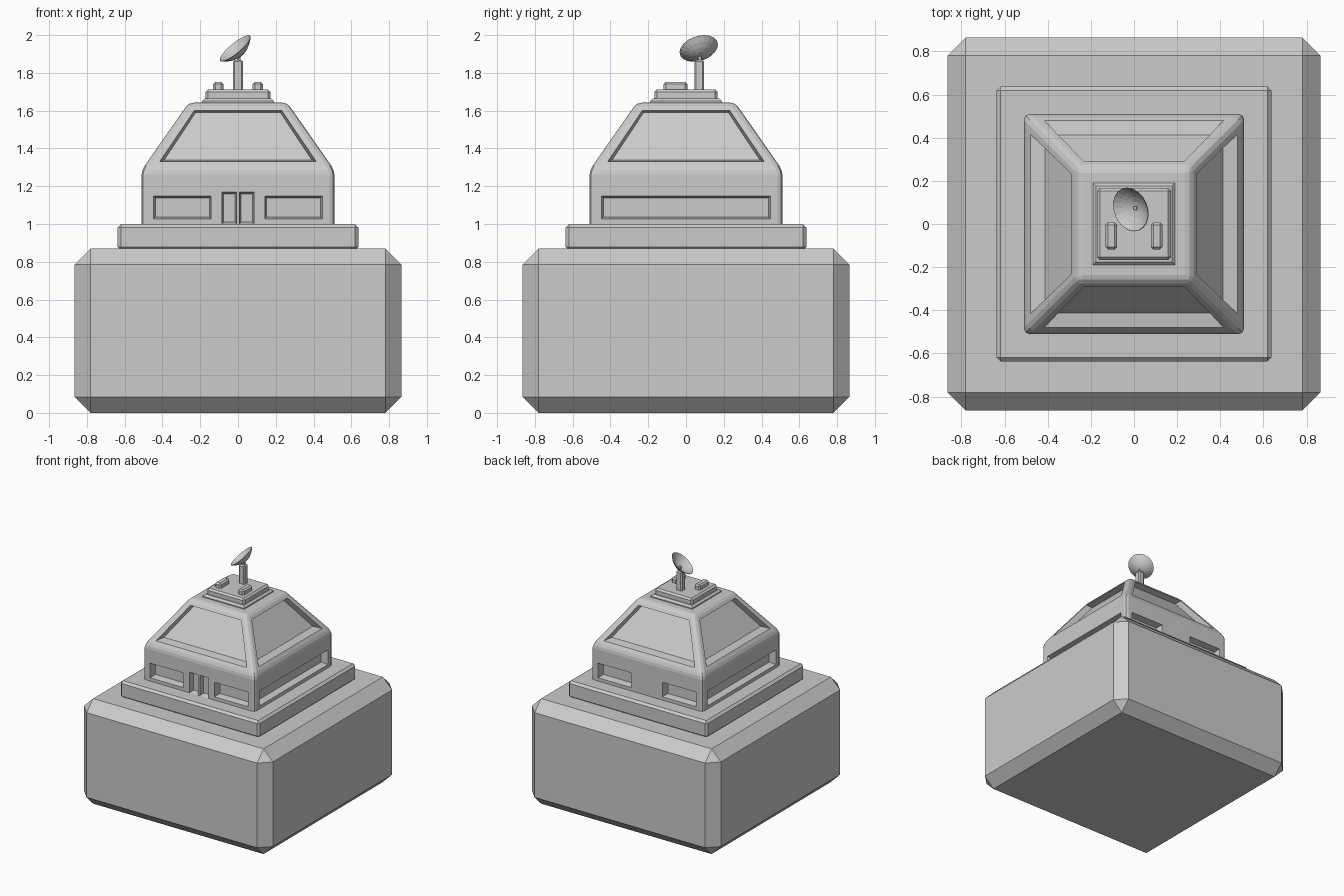
import bpy, bmesh, math
from mathutils import Vector, Matrix

old = bpy.data.objects.get("Cube")
if old:
    bpy.data.objects.remove(old, do_unlink=True)

grey = bpy.data.materials.new("plain grey")
grey.use_nodes = True
grey.diffuse_color = (0.6, 0.6, 0.6, 1)
grey.node_tree.nodes["Principled BSDF"].inputs["Base Color"].default_value = (0.6, 0.6, 0.6, 1)


def finish(name, bm):
    bmesh.ops.recalc_face_normals(bm, faces=bm.faces)
    mesh = bpy.data.meshes.new(name)
    bm.to_mesh(mesh)
    bm.free()
    mesh.materials.append(grey)
    obj = bpy.data.objects.new(name, mesh)
    bpy.context.collection.objects.link(obj)
    return obj


def loft(bm, rings):
    """Closed solid through a stack of matching point rings."""
    rows = [[bm.verts.new(p) for p in ring] for ring in rings]
    n = len(rows[0])
    for a, b in zip(rows, rows[1:]):
        for i in range(n):
            j = (i + 1) % n
            bm.faces.new((a[i], a[j], b[j], b[i]))
    bm.faces.new(rows[0][::-1])
    bm.faces.new(rows[-1])


def square(half, z):
    return [(-half, -half, z), (half, -half, z), (half, half, z), (-half, half, z)]


def bevel(bm, width, segments=1):
    bmesh.ops.bevel(bm, geom=bm.edges[:], offset=width, segments=segments,
                    profile=0.5, affect='EDGES')


def box(name, x, y, z0, z1, hx, hy, width):
    bm = bmesh.new()
    bmesh.ops.create_cube(bm, size=1)
    for v in bm.verts:
        v.co = (x + v.co.x * 2 * hx, y + v.co.y * 2 * hy, z0 + (v.co.z + 0.5) * (z1 - z0))
    bevel(bm, width)
    return finish(name, bm)


# Foundation block and plinth
box("foundation", 0, 0, 0, 0.87, 0.865, 0.865, 0.085)
box("plinth", 0, 0, 0.86, 1.0, 0.637, 0.637, 0.018)

# House body: straight walls with a truncated pyramid roof
WALL, EAVE, ROOF, SLOPE = 0.51, 1.286, 1.642, 1.43


def wall_at(z):
    return WALL - max(0, z - EAVE) / SLOPE


bm = bmesh.new()
loft(bm, [square(wall_at(z), z) for z in (0.95, EAVE, ROOF)])
bevel(bm, 0.025, 2)
house = finish("house", bm)

# Recess cutters: side index, bottom and top spans, heights, taper, depth
cuts = []
for side in range(4):
    cuts.append((side, (-0.415, 0.415), (-0.232, 0.232), 1.33, 1.6, (0.025, 0.008), 0.06))
    spans = [(-0.447, 0.447)] if side % 2 else [(-0.447, -0.142), (0.142, 0.447)]
    for s in spans:
        cuts.append((side, s, s, 1.027, 1.148, (0.01, 0.01), 0.055))
for s in [(-0.085, -0.007), (0.007, 0.085)]:
    cuts.append((0, s, s, 1.0, 1.17, (0.008, 0.008), 0.04))

bm = bmesh.new()
for side, low, high, z0, z1, taper, depth in cuts:
    turn = Matrix.Rotation(side * math.pi / 2, 3, 'Z')
    rings = []
    for out, k in ((-depth, 1), (0.0, 0), (0.04, 0)):
        ring = []
        for u, z, du, dz in ((low[0], z0, taper[0], 0.01), (low[1], z0, -taper[0], 0.01),
                             (high[1], z1, -taper[1], -0.01), (high[0], z1, taper[1], -0.01)):
            zz = z + k * dz
            ring.append(turn @ Vector((u + k * du, -(wall_at(zz) + out), zz)))
        rings.append(ring)
    loft(bm, rings)
cutter = finish("recess_cutter", bm)
cutter.hide_render = True

mod = house.modifiers.new("recesses", 'BOOLEAN')
mod.operation = 'DIFFERENCE'
mod.solver = 'EXACT'
mod.object = cutter
bpy.context.view_layer.objects.active = house
house.select_set(True)
bpy.ops.object.modifier_apply(modifier=mod.name)
bpy.data.objects.remove(cutter, do_unlink=True)

# Roof platform with two vents
bm = bmesh.new()
loft(bm, [square(0.19, 1.63), square(0.19, 1.65), square(0.175, 1.665)])
finish("roof_step", bm)
box("roof_platform", 0, 0, 1.65, 1.712, 0.172, 0.168, 0.014)
for name, x in (("left_vent", 0.105), ("right_vent", -0.105)):
    box(name, x, -0.055, 1.70, 1.753, 0.027, 0.063, 0.012)

# Mast and pivot
box("mast", 0, 0.07, 1.70, 1.868, 0.027, 0.026, 0.009)
box("dish_pivot", 0.004, 0.073, 1.85, 1.9, 0.009, 0.009, 0.002)

# Tilted dish, a shallow bowl of rings
RADIUS, DEPTH, SIDES, RINGS = 0.103, 0.05, 20, 4
facing = Vector((-0.617, -0.25, 0.745)).normalized()
place = Matrix.Translation((-0.016, 0.067, 1.931)) @ facing.to_track_quat('Z', 'Y').to_matrix().to_4x4()
bm = bmesh.new()
apex = bm.verts.new((0, 0, -DEPTH))
prev = None
for r in range(1, RINGS + 1):
    t = r / RINGS
    ring = [bm.verts.new((RADIUS * t * math.cos(a), RADIUS * t * math.sin(a), DEPTH * (t * t - 1)))
            for a in (2 * math.pi * i / SIDES for i in range(SIDES))]
    for i in range(SIDES):
        j = (i + 1) % SIDES
        if prev:
            bm.faces.new((prev[i], prev[j], ring[j], ring[i]))
        else:
            bm.faces.new((apex, ring[j], ring[i]))
    prev = ring
bm.transform(place)
dish = finish("dish", bm)
shell = dish.modifiers.new("thickness", 'SOLIDIFY')
shell.thickness = 0.003
